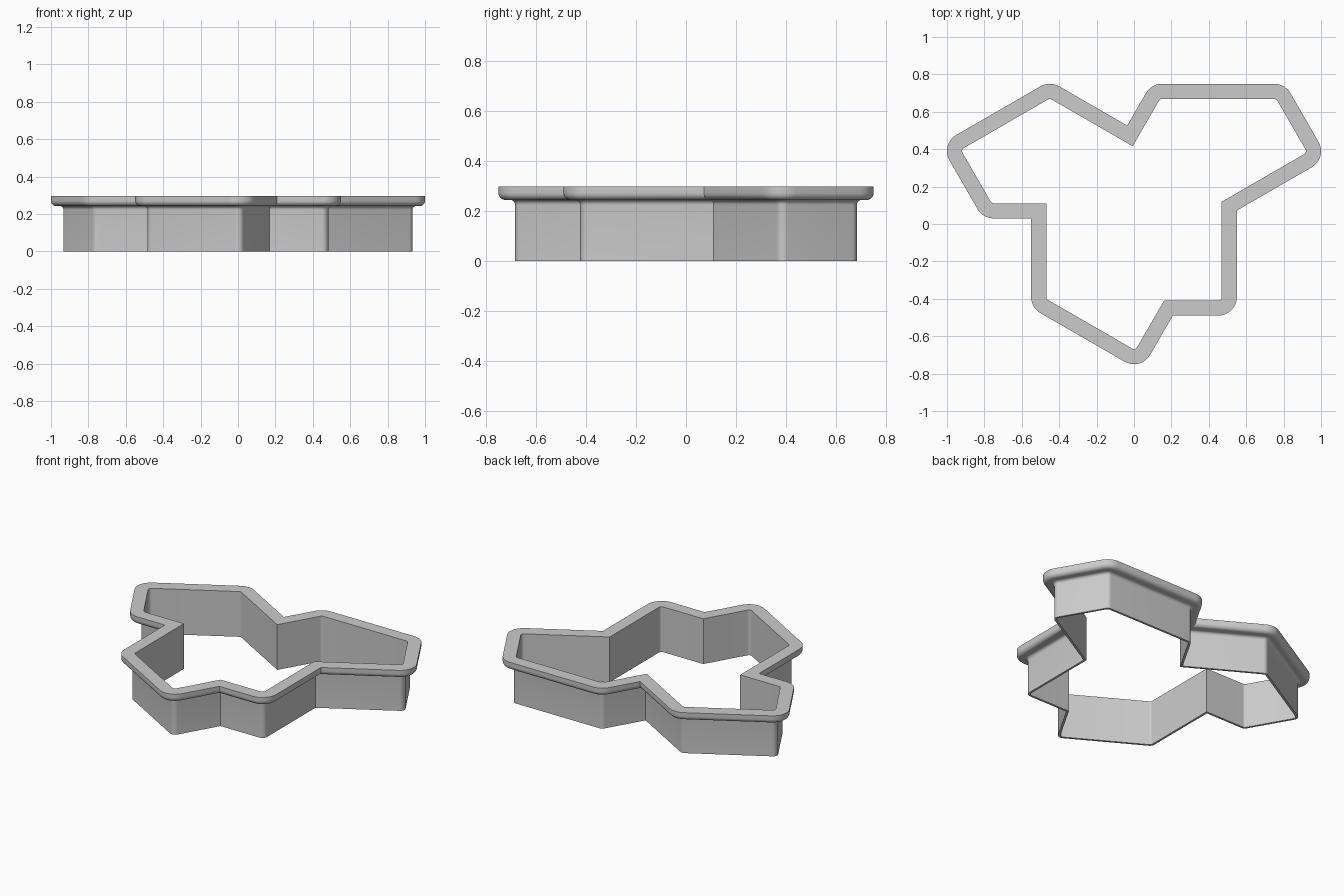
import bpy, bmesh, math
from mathutils import Vector

cube = bpy.data.objects.get("Cube")
if cube:
    bpy.data.objects.remove(cube, do_unlink=True)

grey = bpy.data.materials.new("plain_grey")
grey.use_nodes = True
grey.diffuse_color = (0.6, 0.6, 0.6, 1)
grey.node_tree.nodes["Principled BSDF"].inputs["Base Color"].default_value = (0.6, 0.6, 0.6, 1)

# Outline walked counter-clockwise: (heading in degrees, edge length in short units)
SHORT = 0.3
LONG = math.sqrt(3)
STEPS = [(-30, LONG), (60, 1), (0, 1), (90, LONG), (30, LONG), (120, 1), (180, 2),
         (240, 1), (150, LONG), (210, LONG), (300, 1), (0, 1), (270, LONG)]
START = Vector((-1.5, -0.75 * LONG)) * SHORT
ARC = 10


def heading(deg):
    a = math.radians(deg)
    return Vector((math.cos(a), math.sin(a)))


def outline(offset):
    """Outline pushed outward: convex corners round off, inward corners stay sharp."""
    points, corner = [], START.copy()
    for i, (deg, length) in enumerate(STEPS):
        before = STEPS[i - 1][0]
        turn = (deg - before + 180) % 360 - 180
        if turn > 0:
            for k in range(ARC + 1):
                points.append(corner + heading(before - 90 + turn * k / ARC) * offset)
        else:
            mitre = offset / math.cos(math.radians(turn / 2))
            points.append(corner + heading(before - 90 + turn / 2) * mitre)
        corner = corner + heading(deg) * length * SHORT
    return points


def quarter(cx, cz, radius, a0, a1, n=6):
    """Arc of the wall section as (offset, height) pairs."""
    arc = [heading(a0 + (a1 - a0) * k / n) * radius for k in range(n + 1)]
    return [(cx + p.x, cz + p.y) for p in arc]


# Wall section: thin blade, small fillet, then a grip rim with a rounded lower edge
INNER, BLADE, RIM, TOP = 0.019, 0.033, 0.1, 0.296
UNDER = 0.243
section = [(INNER, 0), (BLADE, 0)]
section += quarter(BLADE + 0.02, UNDER - 0.02, 0.02, 180, 90)
section += quarter(RIM - 0.028, UNDER + 0.028, 0.028, -90, 0)
section += [(RIM, TOP), (INNER, TOP)]

# Sweep the section around the outline
bm = bmesh.new()
rings = [[bm.verts.new((p.x, p.y, z)) for p in outline(off)] for off, z in section]
for r, ring in enumerate(rings):
    nxt = rings[(r + 1) % len(rings)]
    for i in range(len(ring)):
        j = (i + 1) % len(ring)
        bm.faces.new((ring[i], ring[j], nxt[j], nxt[i]))
bmesh.ops.recalc_face_normals(bm, faces=bm.faces)

mesh = bpy.data.meshes.new("cutter_ring")
bm.to_mesh(mesh)
bm.free()
mesh.materials.append(grey)
ring_obj = bpy.data.objects.new("cutter_ring", mesh)
bpy.context.collection.objects.link(ring_obj)
bpy.context.view_layer.objects.active = ring_obj
ring_obj.select_set(True)
bpy.ops.object.shade_smooth_by_angle(angle=math.radians(30))
